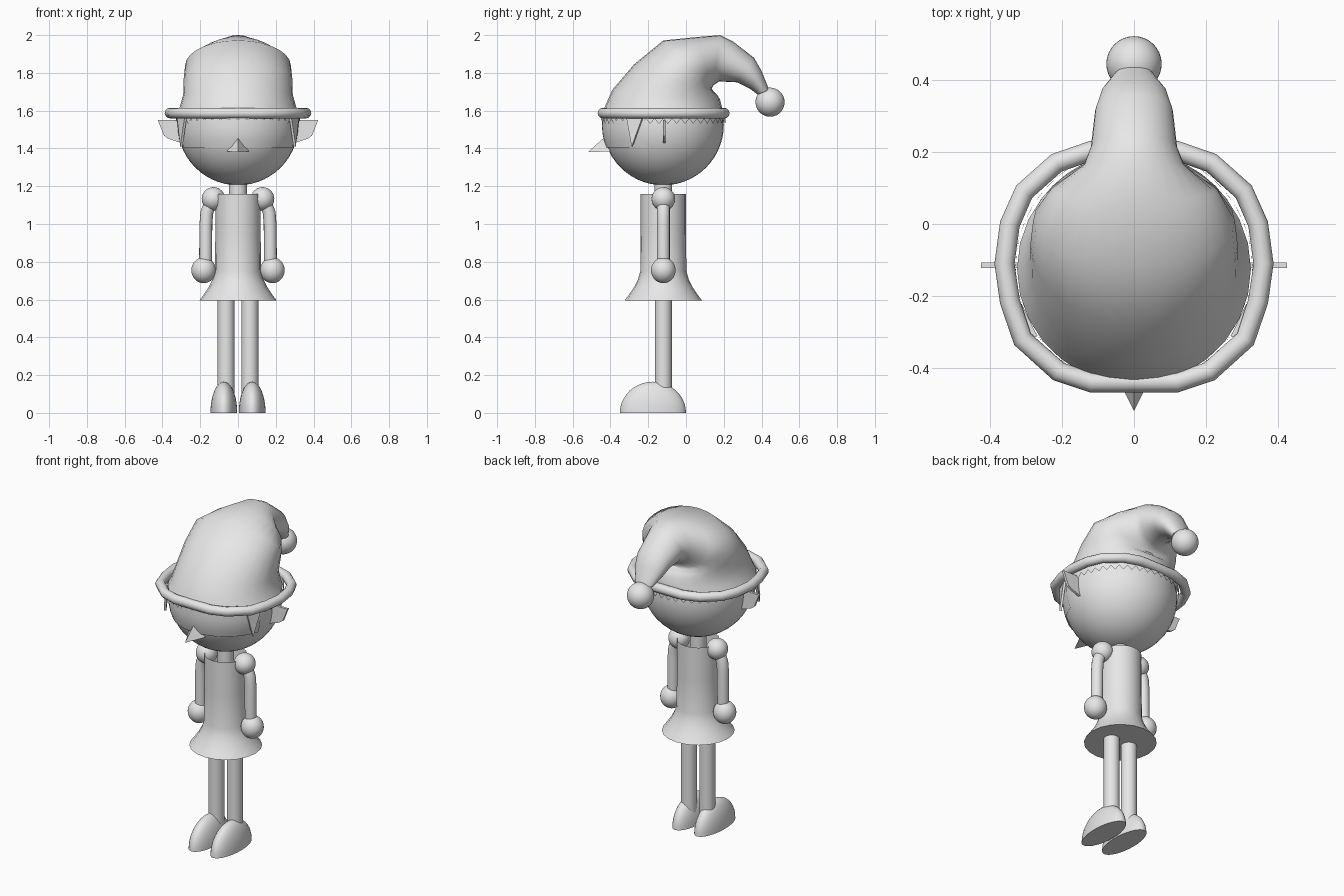
import bpy, bmesh, math
from mathutils import Vector, Matrix

if "Cube" in bpy.data.objects:
    bpy.data.objects.remove(bpy.data.objects["Cube"])

GREY = bpy.data.materials.new("plain grey")
GREY.diffuse_color = (0.8, 0.8, 0.8, 1)
GREY.use_nodes = True
GREY.node_tree.nodes["Principled BSDF"].inputs["Base Color"].default_value = GREY.diffuse_color
TAU = math.tau


def finish(name, bm, angle=40):
    bmesh.ops.recalc_face_normals(bm, faces=bm.faces[:])
    me = bpy.data.meshes.new(name)
    bm.to_mesh(me)
    bm.free()
    me.materials.append(GREY)
    me.shade_smooth()
    me.set_sharp_from_angle(angle=math.radians(angle))
    ob = bpy.data.objects.new(name, me)
    bpy.context.collection.objects.link(ob)
    return ob


def ball(name, loc, r, u=32, v=20):
    bm = bmesh.new()
    bmesh.ops.create_uvsphere(bm, u_segments=u, v_segments=v, radius=r,
                              matrix=Matrix.Translation(loc))
    return finish(name, bm)


def loft(name, rings, closed=False, caps=(True, True), angle=40):
    """Skin a list of equal-length point rings."""
    bm = bmesh.new()
    vs = [[bm.verts.new(p) for p in r] for r in rings]
    n, m = len(vs), len(vs[0])
    for i in range(n if closed else n - 1):
        a, b = vs[i], vs[(i + 1) % n]
        for j in range(m):
            bm.faces.new((a[j], a[(j + 1) % m], b[(j + 1) % m], b[j]))
    if not closed:
        if caps[0]:
            bm.faces.new(vs[0])
        if caps[1]:
            bm.faces.new(vs[-1])
    return finish(name, bm, angle)


def lathe(name, profile, cx, cy, n=20, caps=(True, True)):
    rings = [[(cx + r * math.cos(TAU * j / n), cy + r * math.sin(TAU * j / n), z)
              for j in range(n)] for r, z in profile]
    return loft(name, rings, caps=caps)


def tube(name, path, r, ref, closed=False, m=12):
    pts = [Vector(p) for p in path]
    n, rings = len(pts), []
    for i, p in enumerate(pts):
        a = pts[(i - 1) % n] if closed else pts[max(i - 1, 0)]
        b = pts[(i + 1) % n] if closed else pts[min(i + 1, n - 1)]
        side = (b - a).normalized().cross(ref).normalized()
        rings.append([p + r * (math.cos(TAU * j / m) * side + math.sin(TAU * j / m) * ref)
                      for j in range(m)])
    return loft(name, rings, closed, angle=60)


def plate(name, outline, offset):
    """Extrude a flat outline by an offset vector."""
    d = Vector(offset)
    return loft(name, [[Vector(p) - d / 2 for p in outline],
                       [Vector(p) + d / 2 for p in outline]], angle=20)


CY = -0.12                       # shared body axis
HEAD = Vector((0, CY, 1.525))
R = 0.32

# Head and neck
ball("head", HEAD, R, 40, 28)
lathe("neck", [(0.047, 1.05), (0.047, 1.24)], 0, CY)

# Face plate hugging the front of the head
bm = bmesh.new()
grid = []
for k in range(5):
    z = 1.405 + 0.145 * k / 4
    rr = math.sqrt((R + 0.005) ** 2 - (z - HEAD.z) ** 2)
    grid.append([bm.verts.new((rr * math.sin(a), CY - rr * math.cos(a), z))
                 for a in [math.radians(-72 + 6 * j) for j in range(25)]])
for a, b in zip(grid, grid[1:]):
    for j in range(24):
        bm.faces.new((a[j], a[j + 1], b[j + 1], b[j]))
finish("face_plate", bm)

# Pointed nose
bm = bmesh.new()
tip = bm.verts.new((0, -0.52, 1.38))
base = [bm.verts.new(p) for p in ((0, -0.425, 1.465), (-0.065, -0.39, 1.385),
                                  (0.065, -0.39, 1.385))]
bm.faces.new(base)
for i in range(3):
    bm.faces.new((tip, base[i], base[(i + 1) % 3]))
finish("nose", bm, 20)

# Zigzag hair fringe around the head
bm = bmesh.new()
N = 44
top, low, tips = [], [], []
for i in range(N):
    for lst, da, z in ((top, 0, 1.59), (low, 0, 1.558), (tips, 0.5, 1.53)):
        a = TAU * (i + da) / N
        lst.append(bm.verts.new((0.329 * math.cos(a), CY + 0.329 * math.sin(a), z)))
for i in range(N):
    j = (i + 1) % N
    bm.faces.new((top[i], top[j], low[j], low[i]))
    bm.faces.new((low[i], low[j], tips[i]))
finish("hair_fringe", bm)

# Hat: tilted oval rings (front y, z, back y, z, half width)
RINGS = [(-.445, 1.585, .195, 1.585, .325), (-.43, 1.62, .19, 1.62, .308),
         (-.39, 1.71, .18, 1.66, .29), (-.275, 1.845, .165, 1.685, .288),
         (-.12, 1.972, .14, 1.705, .28), (.06, 1.99, .135, 1.715, .23),
         (.18, 2.0, .145, 1.735, .14), (.25, 1.965, .175, 1.755, .12),
         (.36, 1.88, .27, 1.75, .108), (.40, 1.81, .34, 1.715, .09),
         (.44, 1.71, .38, 1.685, .055)]
S = 28
hat = []
for fy, fz, by, bz, w in RINGS:
    f, b = Vector((0, fy, fz)), Vector((0, by, bz))
    hat.append([(f + b) / 2 + (f - b) / 2 * math.cos(TAU * j / S)
                + Vector((w * math.sin(TAU * j / S), 0, 0)) for j in range(S)])
loft("hat", hat, caps=(False, True), angle=50)
ball("hat_pompom", (0, 0.445, 1.645), 0.077)

# Rolled hat brim
half = [(.12, -.44), (.21, -.41), (.31, -.32), (.345, -.215), (.36, -.11),
        (.345, 0), (.305, .09), (.215, .17), (.12, .203)]
loop = half + [(-x, y) for x, y in reversed(half)]
tube("hat_brim", [(x, y, 1.587) for x, y in loop], 0.028, Vector((0, 0, 1)), True)

# Flared tunic, open at the collar
lathe("tunic", [(.205, .595), (.182, .625), (.155, .665), (.135, .705), (.122, .75),
                (.12, .95), (.12, 1.16)], 0, CY, 20, (True, False))

# Paired parts
for s, side in ((-1, "left"), (1, "right")):
    ball("shoulder_" + side, (s * .13, CY, 1.133), .062)
    tube("arm_" + side, [(s * .12, CY, 1.13), (s * .15, CY, 1.1), (s * .165, CY, 1.06),
                         (s * .17, CY, 1.0), (s * .172, CY, .78)], .034, Vector((0, 1, 0)), m=16)
    hand = ball("hand_" + side, (0, 0, 0), .065)
    hand.location = (s * .182, CY, .755)
    hand.scale.z = 1.05
    lathe("leg_" + side, [(.045, .06), (.045, .62)], s * .063, CY)

    # Shoe: flat-bottomed half ellipsoid
    bm = bmesh.new()
    bmesh.ops.create_uvsphere(bm, u_segments=32, v_segments=20, radius=1)
    cut = bmesh.ops.bisect_plane(bm, geom=bm.verts[:] + bm.edges[:] + bm.faces[:],
                                 plane_co=(0, 0, 0), plane_no=(0, 0, 1), clear_inner=True)
    bmesh.ops.holes_fill(bm, edges=[e for e in bm.edges if e.is_boundary])
    bmesh.ops.transform(bm, verts=bm.verts[:], matrix=Matrix.Translation((s * .075, -.175, 0))
                        @ Matrix.Diagonal((.071, .175, .165, 1)))
    finish("shoe_" + side, bm)

    # Pointed thin ear
    plate("ear_" + side, [(s * x, CY + .005, z) for x, z in
                          ((.29, 1.55), (.425, 1.55), (.392, 1.468), (.37, 1.452), (.29, 1.425))],
          (0, .015, 0))
    # Side lock of hair
    plate("side_lock_" + side, [(s * .275, -.315, 1.575), (s * .318, -.225, 1.575),
                                (s * .30, -.285, 1.41)], (s * .012, -.006, 0))
